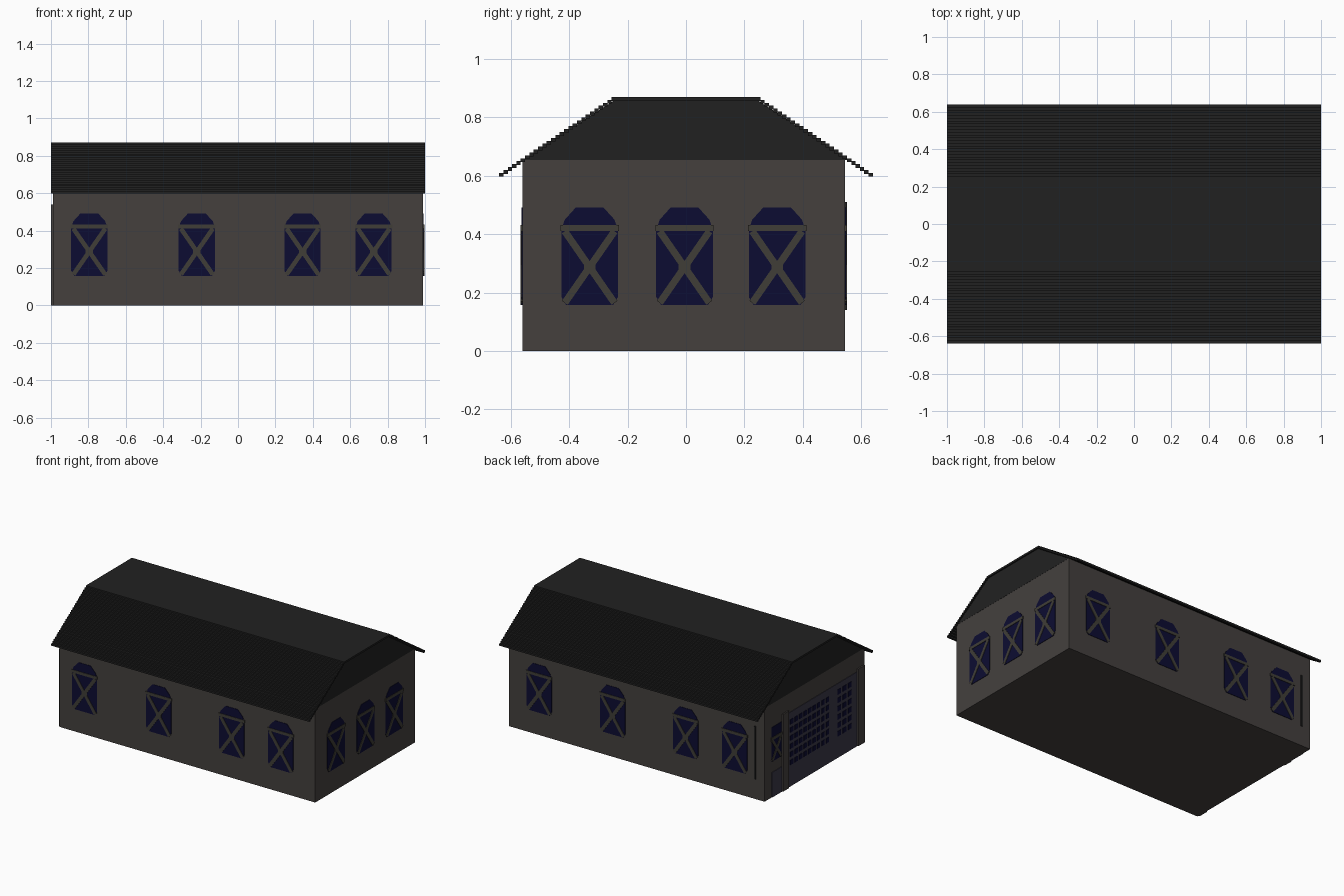
import bpy, bmesh, math

if "Cube" in bpy.data.objects:
    bpy.data.objects.remove(bpy.data.objects["Cube"])

def material(name, rgb):
    m = bpy.data.materials.new(name)
    m.diffuse_color = (*rgb, 1)
    m.use_nodes = True
    m.node_tree.nodes["Principled BSDF"].inputs["Base Color"].default_value = m.diffuse_color
    return m

WALL = material("wall brown grey", (0.058, 0.051, 0.048))
ROOF = material("roof charcoal", (0.0152, 0.0152, 0.0152))
GLASS = material("navy glass", (0.0037, 0.0037, 0.032))
FRAME = material("frame olive grey", (0.050, 0.047, 0.038))
DOOR = material("door slate violet", (0.042, 0.039, 0.065))

# Wall planes: (u along wall, z up, d outward) -> world
MAPS = {
    "front": lambda u, z, d: (u, -0.56 - d, z),
    "back": lambda u, z, d: (u, 0.545 + d, z),
    "right": lambda u, z, d: (0.99 + d, u, z),
    "left": lambda u, z, d: (-0.99 - d, u, z),
}

def prism(bm, pts, side, d0, d1):
    f = MAPS[side]
    a = [bm.verts.new(f(u, z, d0)) for u, z in pts]
    b = [bm.verts.new(f(u, z, d1)) for u, z in pts]
    bm.faces.new(a)
    bm.faces.new(b[::-1])
    n = len(pts)
    for i in range(n):
        j = (i + 1) % n
        bm.faces.new((a[i], a[j], b[j], b[i]))

def rect(u0, u1, z0, z1):
    return [(u0, z0), (u1, z0), (u1, z1), (u0, z1)]

def finish(bm, name, mat):
    bmesh.ops.recalc_face_normals(bm, faces=bm.faces)
    me = bpy.data.meshes.new(name)
    bm.to_mesh(me)
    bm.free()
    me.materials.append(mat)
    ob = bpy.data.objects.new(name, me)
    bpy.context.collection.objects.link(ob)
    return ob

def part(name, mat, side, shapes, d0, d1):
    bm = bmesh.new()
    for s in shapes:
        prism(bm, s, side, d0, d1)
    return finish(bm, name, mat)

def bar(u0, z0, u1, z1, w):
    # slanted strip between two points
    l = math.hypot(u1 - u0, z1 - z0)
    nu, nz = -(z1 - z0) / l * w / 2, (u1 - u0) / l * w / 2
    return [(u0 + nu, z0 + nz), (u1 + nu, z1 + nz), (u1 - nu, z1 - nz), (u0 - nu, z0 - nz)]

# Walls, running end to end
part("walls", WALL, "right", [rect(-0.56, 0.545, 0, 0.655)], 0, -1.98)

# Stepped roof sheet with a flat top
N = 27
DY, DZ = 0.40 / N, 0.27 / N
half = [(0.64, 0.60)]
for i in range(N):
    y, z = 0.64 - i * DY, 0.60 + (i + 1) * DZ
    half += [(y, z), (y - DY, z)]
top = half[1:] + [(-y, z) for y, z in reversed(half[1:])]
under = [(y, z - 0.013) for y, z in reversed(top)]
part("roof", ROOF, "right", [top + under], 0.01, -1.99)

# Dark gable ends closing the roof
part("gables", ROOF, "right",
     [[(-0.56, 0.655), (0.56, 0.655), (0.24, 0.862), (-0.24, 0.862)]], 0.001, -1.981)

# Arched windows with crossed bars
def windows(side, centres):
    panes, bars = [], []
    for c in centres:
        panes.append([(c - 0.08, 0.157), (c + 0.08, 0.157), (c + 0.097, 0.185),
                      (c + 0.097, 0.412), (c - 0.097, 0.412), (c - 0.097, 0.185)])
        panes.append([(c - 0.092, 0.43), (c + 0.092, 0.43), (c + 0.085, 0.45),
                      (c + 0.047, 0.492), (c - 0.047, 0.492), (c - 0.085, 0.45)])
        for s in (-1, 1):
            bars.append(bar(c - 0.085 * s, 0.165, c + 0.085 * s, 0.41, 0.024))
        bars.append(rect(c - 0.1, c + 0.1, 0.411, 0.431))
        bars.append(rect(c - 0.02, c + 0.02, 0.268, 0.308))
    part(side + "_window_panes", GLASS, side, panes, -0.002, 0.003)
    part(side + "_window_bars", FRAME, side, bars, -0.002, 0.006)

windows("front", (-0.795, -0.22, 0.345, 0.725))
windows("back", (-0.76, -0.38, 0.185, 0.755))
windows("right", (-0.33, -0.005, 0.312))

# Rain pipe strip on the back wall
part("rain_pipe", ROOF, "back", [rect(-0.925, -0.913, 0.14, 0.51)], -0.002, 0.006)

# Left end: large gate with two grids of panes
part("gate", DOOR, "left", [rect(-0.475, 0.285, 0, 0.52)], -0.002, 0.003)

def grid(u0, u1, z0, z1, cols, rows):
    pu, pz = (u1 - u0) / cols, (z1 - z0) / rows
    return [rect(u0 + (i + 0.18) * pu, u0 + (i + 0.82) * pu,
                 z0 + (j + 0.2) * pz, z0 + (j + 0.8) * pz)
            for i in range(cols) for j in range(rows)]

part("gate_panes", GLASS, "left",
     grid(-0.17, 0.275, 0.14, 0.48, 9, 6) + grid(-0.42, -0.245, 0.14, 0.49, 3, 6), 0.0, 0.006)

# Pilasters beside the gate
part("pilasters", WALL, "left",
     [rect(0.287, 0.352, 0, 0.54), rect(-0.55, -0.478, 0, 0.54)], -0.002, 0.01)

# Small side door and the window above it
part("side_door", DOOR, "left", [rect(0.36, 0.47, 0, 0.175)], -0.002, 0.004)
part("side_window_panes", GLASS, "left", [rect(0.36, 0.47, 0.25, 0.49)], -0.002, 0.003)
part("side_window_bars", FRAME, "left",
     [rect(0.355, 0.475, 0.40, 0.42), bar(0.365, 0.255, 0.465, 0.40, 0.02),
      bar(0.465, 0.255, 0.365, 0.40, 0.02)], -0.002, 0.006)
